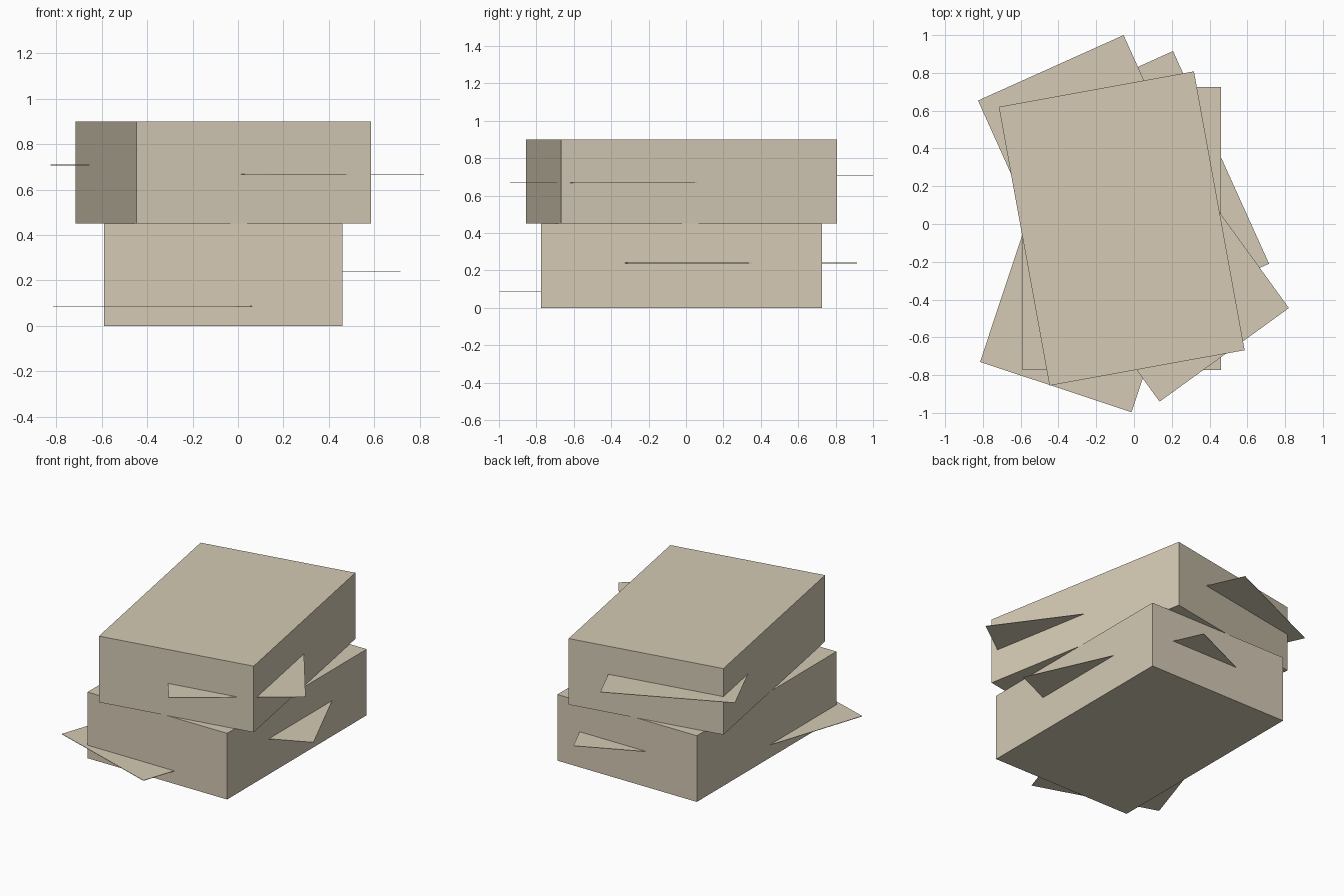
import bpy, bmesh, math
from mathutils import Matrix, Vector

if "Cube" in bpy.data.objects:
    bpy.data.objects.remove(bpy.data.objects["Cube"])

paper = bpy.data.materials.new("warm paper")
paper.diffuse_color = (0.66, 0.59, 0.46, 1)
paper.use_nodes = True
paper.node_tree.nodes["Principled BSDF"].inputs["Base Color"].default_value = paper.diffuse_color


def slab(name, centre, size, degrees=0):
    """Flat-sided box turned about the vertical axis."""
    bm = bmesh.new()
    bmesh.ops.create_cube(bm, size=1)
    bm.transform(Matrix.Translation(centre)
                 @ Matrix.Rotation(math.radians(degrees), 4, 'Z')
                 @ Matrix.Diagonal((*size, 1)))
    mesh = bpy.data.meshes.new(name)
    bm.to_mesh(mesh)
    bm.free()
    mesh.materials.append(paper)
    obj = bpy.data.objects.new(name, mesh)
    bpy.context.collection.objects.link(obj)
    return obj


# Two stacked reams, the upper one twisted
slab("lower_ream", (-0.065, -0.024, 0.225), (1.05, 1.5, 0.45))
slab("upper_ream", (-0.065, -0.024, 0.675), (1.05, 1.5, 0.45), 10.3)

# Loose sheets sticking out: name, outer corner, which corner it is, height, turn
W, L, T = 0.845, 1.235, 0.003
sheets = [
    ("front_left_sheet", (-0.815, -0.73), (-1, -1), 0.087, -18.4),
    ("right_sheet", (0.715, -0.21), (1, -1), 0.24, 24.3),
    ("front_right_sheet", (0.82, -0.445), (1, -1), 0.668, 35.9),
    ("back_left_sheet", (-0.055, 1.0), (1, 1), 0.708, 24.2),
]
for name, corner, (sx, sy), z, turn in sheets:
    offset = Matrix.Rotation(math.radians(turn), 2) @ Vector((sx * W / 2, sy * L / 2))
    c = Vector(corner) - offset
    slab(name, (c.x, c.y, z), (W, L, T), turn)
